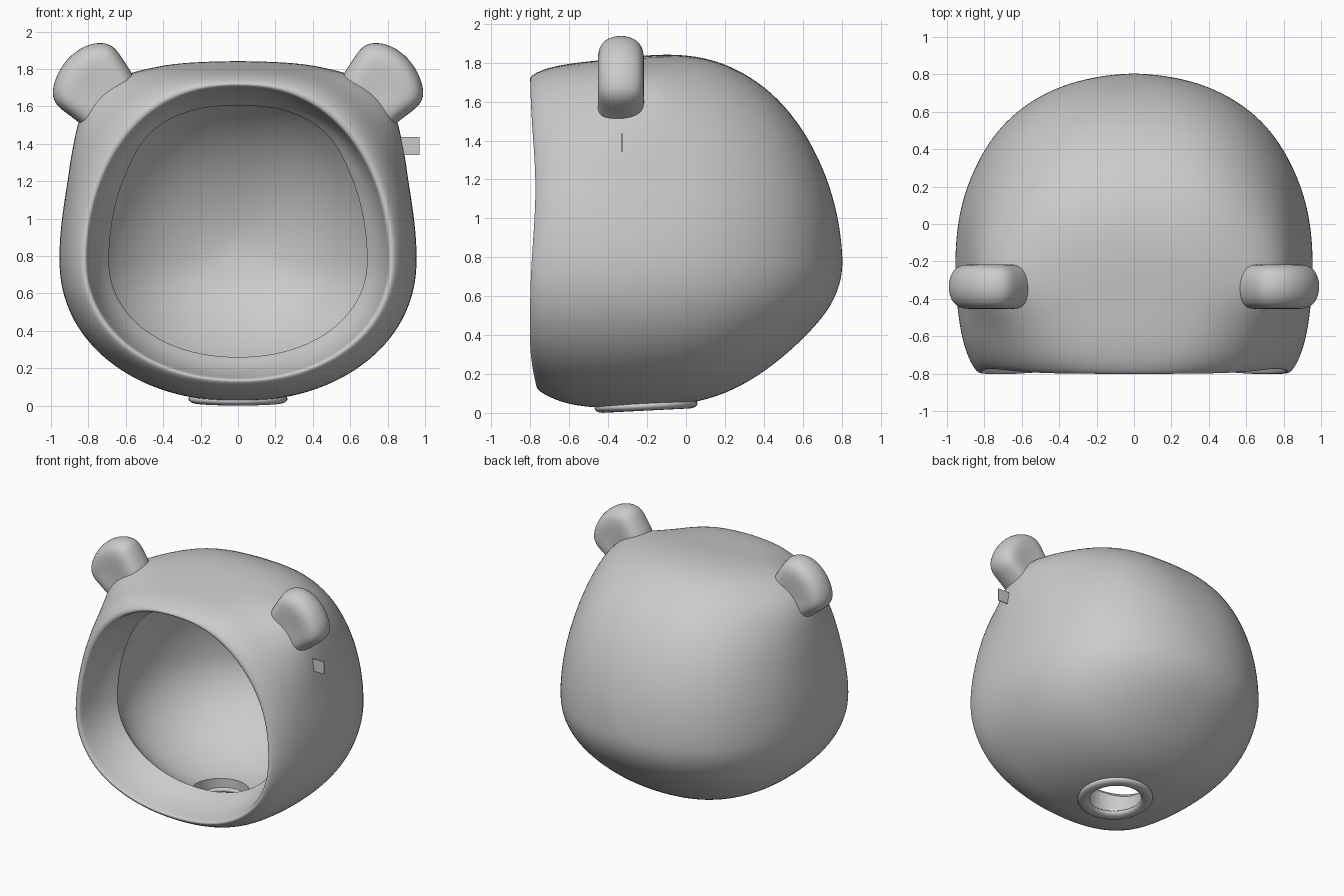
import bpy, bmesh, math
from mathutils import Vector

if "Cube" in bpy.data.objects:
    bpy.data.objects.remove(bpy.data.objects["Cube"], do_unlink=True)

grey = bpy.data.materials.new("light_grey")
grey.use_nodes = True
grey.diffuse_color = (0.6, 0.6, 0.6, 1)
grey.node_tree.nodes["Principled BSDF"].inputs["Base Color"].default_value = (0.6, 0.6, 0.6, 1)


def loft(name, start, rings, end):
    """Closed surface through equal-length rings, with a point at each end."""
    bm = bmesh.new()
    loops = [[bm.verts.new(p) for p in ring] for ring in rings]
    n = len(loops[0])
    for a, b in zip(loops, loops[1:]):
        for i in range(n):
            j = (i + 1) % n
            bm.faces.new((a[i], a[j], b[j], b[i]))
    for point, ring in ((start, loops[0]), (end, loops[-1])):
        tip = bm.verts.new(point)
        for i in range(n):
            bm.faces.new((tip, ring[i], ring[(i + 1) % n]))
    bmesh.ops.recalc_face_normals(bm, faces=bm.faces)
    mesh = bpy.data.meshes.new(name)
    bm.to_mesh(mesh)
    bm.free()
    obj = bpy.data.objects.new(name, mesh)
    bpy.context.collection.objects.link(obj)
    return obj


def select(obj):
    bpy.ops.object.select_all(action="DESELECT")
    obj.select_set(True)
    bpy.context.view_layer.objects.active = obj


def finish(obj, angle=60):
    obj.data.materials.clear()
    obj.data.materials.append(grey)
    select(obj)
    bpy.ops.object.shade_smooth_by_angle(angle=math.radians(angle))


def subdivide(obj, levels=2):
    mod = obj.modifiers.new("smooth", "SUBSURF")
    mod.levels = mod.render_levels = levels
    select(obj)
    bpy.ops.object.modifier_apply(modifier=mod.name)


# Head shell: cross-sections along y (depth, half width, top, bottom, squareness)
MID = 0.775
EAR_Y = -0.335
outer = [
    (0.80, 0.09, 0.86, 0.71, 0.3),
    (0.785, 0.22, 0.99, 0.64, 0.35),
    (0.74, 0.39, 1.17, 0.54, 0.4),
    (0.66, 0.55, 1.36, 0.44, 0.5),
    (0.55, 0.69, 1.535, 0.33, 0.6),
    (0.4, 0.805, 1.69, 0.205, 0.7),
    (0.2, 0.90, 1.805, 0.09, 0.85),
    (0, 0.948, 1.848, 0.042, 0.95),
    (-0.2, 0.96, 1.844, 0.02, 1),
    (-0.4, 0.953, 1.82, 0.02, 1),
    (-0.6, 0.927, 1.80, 0.035, 0.9),
    (-0.72, 0.89, 1.775, 0.065, 0.7),
    (-0.785, 0.855, 1.745, 0.10, 0.5),
]
# Lip, then a dished band leading in to the smaller inner edge
rim = [
    (-0.807, 0.83, 1.725, 0.125, 0.35),
    (-0.80, 0.812, 1.712, 0.138, 0.25),
    (-0.785, 0.805, 1.705, 0.145, 0.25),
    (-0.68, 0.785, 1.69, 0.165, 0.35),
    (-0.57, 0.745, 1.655, 0.205, 0.5),
    (-0.50, 0.695, 1.61, 0.255, 0.6),
    (-0.49, 0.69, 1.605, 0.26, 0.6),
    (-0.48, 0.695, 1.61, 0.255, 0.6),
]
# Bowl-shaped lining behind the face opening
lining = [
    (-0.38, 0.79, 1.68, 0.16, 0.6),
    (-0.2, 0.83, 1.71, 0.115, 0.6),
    (0, 0.82, 1.70, 0.125, 0.6),
    (0.2, 0.76, 1.63, 0.18, 0.5),
    (0.4, 0.64, 1.48, 0.30, 0.4),
    (0.56, 0.46, 1.27, 0.45, 0.3),
    (0.66, 0.24, 1.04, 0.63, 0.2),
]


def section(y, w, top, bot, k, n=48):
    pts = []
    front = min(1, max(0, (-0.5 - y) / 0.25))
    for i in range(n):
        a = 2 * math.pi * i / n
        c, s = math.cos(a), math.sin(a)
        ex, ez = (2 + 1.2 * k, 2 - 0.06 * k) if s > 0 else (2.1, 2.1)
        x = w * math.copysign(abs(c) ** (2 / ex), c)
        z = MID + ((top - MID) if s > 0 else (MID - bot)) * math.copysign(abs(s) ** (2 / ez), s)
        # The face edge dips at mid height and tucks back under the chin
        dip = 0.03 * math.exp(-((z - 1.15) / 0.35) ** 2) + 0.08 * max(0, 1 - z / 0.4) ** 2
        pts.append((x, y + front * dip, z))
    return pts


shell = loft("head_shell", (0, 0.805, MID),
             [section(*r) for r in outer + rim + lining], (0, 0.70, 0.85))
subdivide(shell)

# Swell the shell softly towards each ear root, fading slowly to the back
for v in shell.data.vertices:
    x, y, z = abs(v.co.x), v.co.y, v.co.z
    across = (x - z + 0.87) / math.sqrt(2)
    reach = 0.2 if y < EAR_Y else 0.38
    if x + z > 1.85:
        lift = 0.1 * math.exp(-(across / 0.3) ** 2 - ((y - EAR_Y) / reach) ** 2)
        lift *= min(1, (x + z - 1.85) / 0.3)
        v.co += Vector((math.copysign(lift, v.co.x), 0, lift)) * 0.7

# Neck opening through the underside
bpy.ops.mesh.primitive_cylinder_add(vertices=48, radius=0.195, depth=0.3, location=(0, -0.205, 0.07))
cutter = bpy.context.object
cutter.hide_render = True
cut = shell.modifiers.new("neck_opening", "BOOLEAN")
cut.operation = "DIFFERENCE"
cut.solver = "EXACT"
cut.object = cutter
select(shell)
bpy.ops.object.modifier_apply(modifier=cut.name)
bpy.data.objects.remove(cutter, do_unlink=True)
finish(shell)

# Neck ring
bpy.ops.mesh.primitive_torus_add(major_segments=48, minor_segments=16, major_radius=0.223,
                                 minor_radius=0.042, location=(0, -0.205, 0.036),
                                 rotation=(0.05, 0, 0))
neck = bpy.context.object
neck.name = "neck_ring"
neck.scale = (1, 1, 0.58)
finish(neck)

# Ears: rounded slabs from a front outline, rooted in the shell
outline = [(0.52, 1.70), (0.57, 1.79), (0.615, 1.86), (0.66, 1.925), (0.72, 1.95),
           (0.82, 1.935), (0.92, 1.86), (0.98, 1.76), (1.005, 1.66), (0.97, 1.595),
           (0.895, 1.545), (0.83, 1.49), (0.76, 1.44), (0.60, 1.52)]
layers = [(-1, 0.35), (-1.02, 0.65), (-0.8, 0.9), (0, 1.02),
          (0.8, 0.9), (1.02, 0.65), (1, 0.35)]
HALF = 0.118
centre = Vector((0.755, 1.68))


def ear_ring(side, t, s):
    points = [centre + (Vector(p) - centre) * s for p in outline]
    return [(side * q.x, EAR_Y + t * HALF, q.y) for q in points]


for side, label in ((1, "left_ear"), (-1, "right_ear")):
    ends = [(side * centre.x, EAR_Y + d * HALF, centre.y) for d in (-0.97, 0.97)]
    ear = loft(label, ends[0], [ear_ring(side, t, s) for t, s in layers], ends[1])
    subdivide(ear)
    finish(ear)

# Small fabric tab on the left side
bpy.ops.mesh.primitive_cube_add(size=1, location=(0.91, -0.33, 1.388))
tab = bpy.context.object
tab.name = "side_tab"
tab.scale = (0.12, 0.006, 0.095)
finish(tab, 30)
